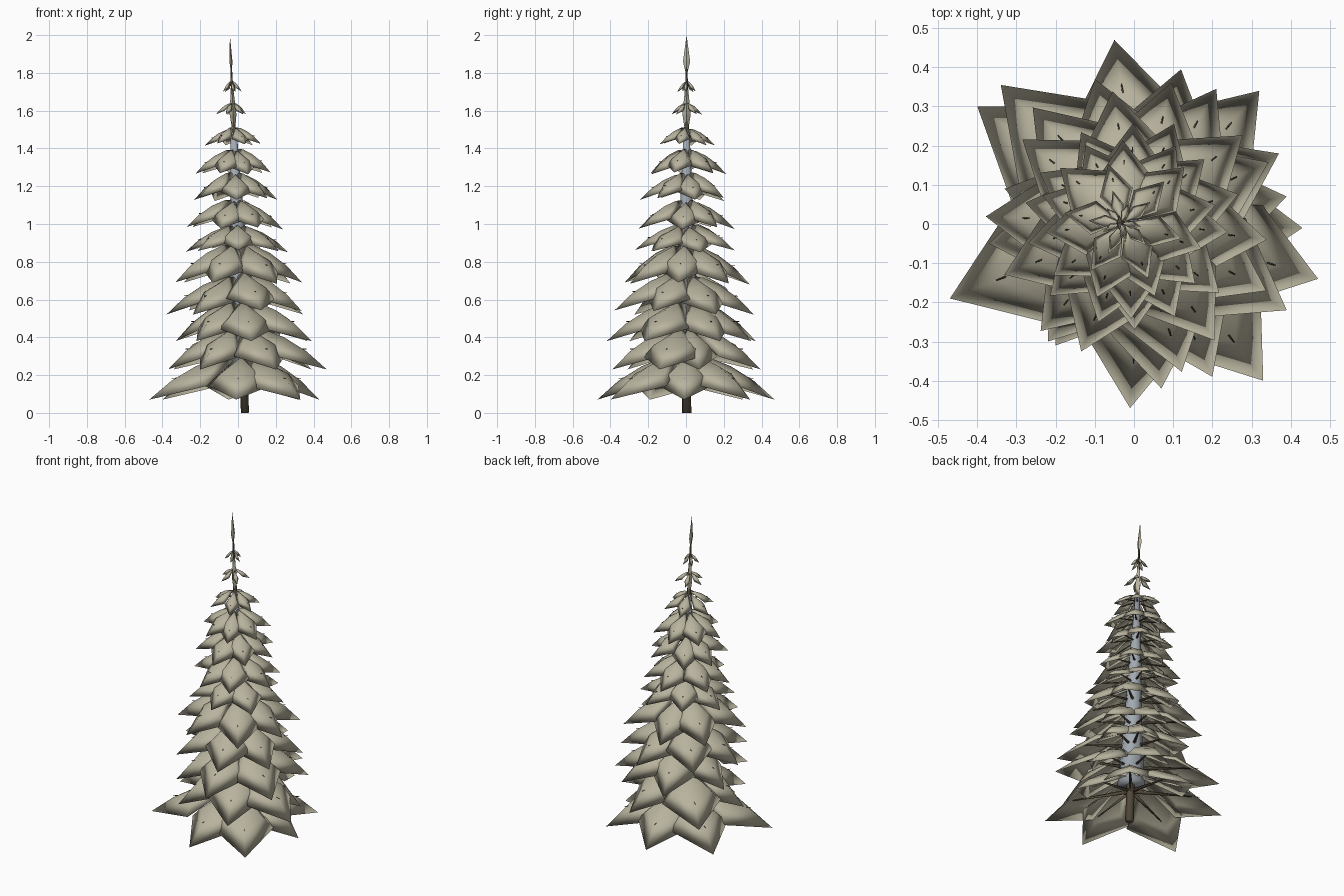
import bpy, bmesh, math, random
from mathutils import Vector

if "Cube" in bpy.data.objects:
    bpy.data.objects.remove(bpy.data.objects["Cube"])

random.seed(4)

def material(name, rgb):
    m = bpy.data.materials.new(name)
    m.diffuse_color = (*rgb, 1)
    m.use_nodes = True
    m.node_tree.nodes["Principled BSDF"].inputs["Base Color"].default_value = m.diffuse_color
    return m

LEAF = material("leaf_tan", (0.48, 0.45, 0.34))
BARK = material("bark_brown", (0.10, 0.08, 0.05))
CORE = material("core_blue_grey", (0.36, 0.40, 0.44))

def finish(bm, name, mat, smooth=True):
    bmesh.ops.recalc_face_normals(bm, faces=bm.faces[:])
    me = bpy.data.meshes.new(name)
    bm.to_mesh(me)
    bm.free()
    me.materials.append(mat)
    for p in me.polygons:
        p.use_smooth = smooth
    ob = bpy.data.objects.new(name, me)
    bpy.context.collection.objects.link(ob)

def axis(z):
    # leaning trunk centre line
    return Vector((0.037 - 0.04 * z, 0.003, z))

def tube(bm, path, radii, n):
    q = (path[-1] - path[0]).normalized().to_track_quat('Z', 'Y')
    rings = [[bm.verts.new(p + q @ Vector((r * math.cos(2 * math.pi * i / n),
                                           r * math.sin(2 * math.pi * i / n), 0)))
              for i in range(n)] for p, r in zip(path, radii)]
    for a, b in zip(rings, rings[1:]):
        for i in range(n):
            j = (i + 1) % n
            bm.faces.new((a[i], a[j], b[j], b[i]))
    bm.faces.new(rings[0][::-1])
    bm.faces.new(rings[-1])

def leaf(bm, root_z, tip_z, R, deg, width):
    # thin domed kite: outer rim, raised inner ring and crown, matching underside
    c, s = math.cos(math.radians(deg)), math.sin(math.radians(deg))
    o = axis(root_z)
    drop = root_z - tip_z
    def pt(r, w, d):
        return bm.verts.new((o.x + (c * r - s * w * width) * R,
                             o.y + (s * r + c * w * width) * R, root_z - d * drop))
    outer = [pt(0.04, 0, 0.03), pt(0.52, -1, 0.70), pt(1, 0, 1), pt(0.52, 1, 0.70)]
    for t in (0, 0.05):
        inner = [pt(0.24, 0, 0.06 + t), pt(0.52, -0.62, 0.43 + t),
                 pt(0.76, 0, 0.58 + t), pt(0.52, 0.62, 0.43 + t)]
        crown = pt(0.5, 0, 0.26 + t)
        for i in range(4):
            j = (i + 1) % 4
            bm.faces.new((outer[i], outer[j], inner[j], inner[i]))
            bm.faces.new((inner[i], inner[j], crown))

# trunk
bm = bmesh.new()
zs = (0, 0.5, 1.0, 1.5, 1.97)
tube(bm, [axis(z) for z in zs], (0.025, 0.022, 0.018, 0.012, 0.002), 6)
finish(bm, "trunk", BARK)

# inner core that fills the crown
bm = bmesh.new()
tube(bm, [axis(z) for z in (0.24, 0.6, 1.1, 1.5)], (0.08, 0.055, 0.034, 0.015), 8)
finish(bm, "crown_core", CORE)

# lower tiers: tip height, root height, tip positions seen from above
lower = [
    (0.07, 0.31, ((-.05, .47), (-.40, .30), (-.47, -.19), (-.01, -.47),
                  (.33, -.40), (.43, -.01), (.32, .34))),
    (0.23, 0.46, ((.47, -.14), (.12, .395), (-.34, .355), (-.37, -.05),
                  (-.2, -.31), (.2, -.39), (.39, .07))),
    (0.38, 0.60, ((.07, -.42), (.39, -.22), (.37, .18), (.21, .345),
                  (-.1, .37), (-.33, .09), (-.22, -.30))),
]
# upper tiers: tip height, root height, radius, half width ratio, first angle, count
upper = [
    (0.53, 0.74, 0.385, 0.34, 26, 7),
    (0.68, 0.89, 0.355, 0.34, 300, 7),
    (0.86, 1.00, 0.275, 0.35, 275, 7),
    (0.98, 1.13, 0.255, 0.35, 300, 7),
    (1.13, 1.27, 0.235, 0.35, 270, 7),
    (1.27, 1.40, 0.21, 0.35, 295, 7),
    (1.42, 1.51, 0.15, 0.28, 350, 6),
    (1.58, 1.64, 0.085, 0.2, 320, 5),
    (1.70, 1.755, 0.05, 0.2, 355, 5),
]
leaves = []
for tip, root, tips in lower:
    o = axis(root)
    for x, y in tips:
        leaves.append((root, tip, math.hypot(x - o.x, y - o.y),
                       math.degrees(math.atan2(y - o.y, x - o.x)), 0.34))
for tip, root, R, w, a0, n in upper:
    for i in range(n):
        lift = random.uniform(-0.04, 0.04) * R
        leaves.append((root + lift, tip + lift, R * random.uniform(0.95, 1.05),
                       a0 + 360 / n * i + random.uniform(-6, 6), w))
bm = bmesh.new()
for lf in leaves:
    leaf(bm, *lf)
finish(bm, "foliage", LEAF)

# thin branches under the leaves, tips poking through
bm = bmesh.new()
for root, tip, R, a, w in leaves:
    if R < 0.1:
        continue
    c, s = math.cos(math.radians(a)), math.sin(math.radians(a))
    d = root - tip
    p = axis(root) + Vector((0, 0, -0.45 * d))
    q = axis(root) + Vector((c * 0.76 * R, s * 0.76 * R, -0.53 * d))
    tube(bm, [p, q], (0.012 * R / 0.4, 0.0015), 4)
finish(bm, "branches", BARK)

# narrow upright leaves round the top shoot
bm = bmesh.new()
for z0, z1, z2, rx, ry in ((1.44, 1.58, 1.80, 0.018, 0.022), (1.78, 1.86, 2.0, 0.008, 0.019)):
    m = axis(z1)
    ring = [bm.verts.new(m + Vector(v)) for v in ((rx, 0, 0), (0, ry, 0), (-rx, 0, 0), (0, -ry, 0))]
    lo, hi = bm.verts.new(axis(z0)), bm.verts.new(axis(z2))
    for i in range(4):
        bm.faces.new((ring[i], ring[i - 1], lo))
        bm.faces.new((ring[i - 1], ring[i], hi))
finish(bm, "top_shoot", LEAF, False)
